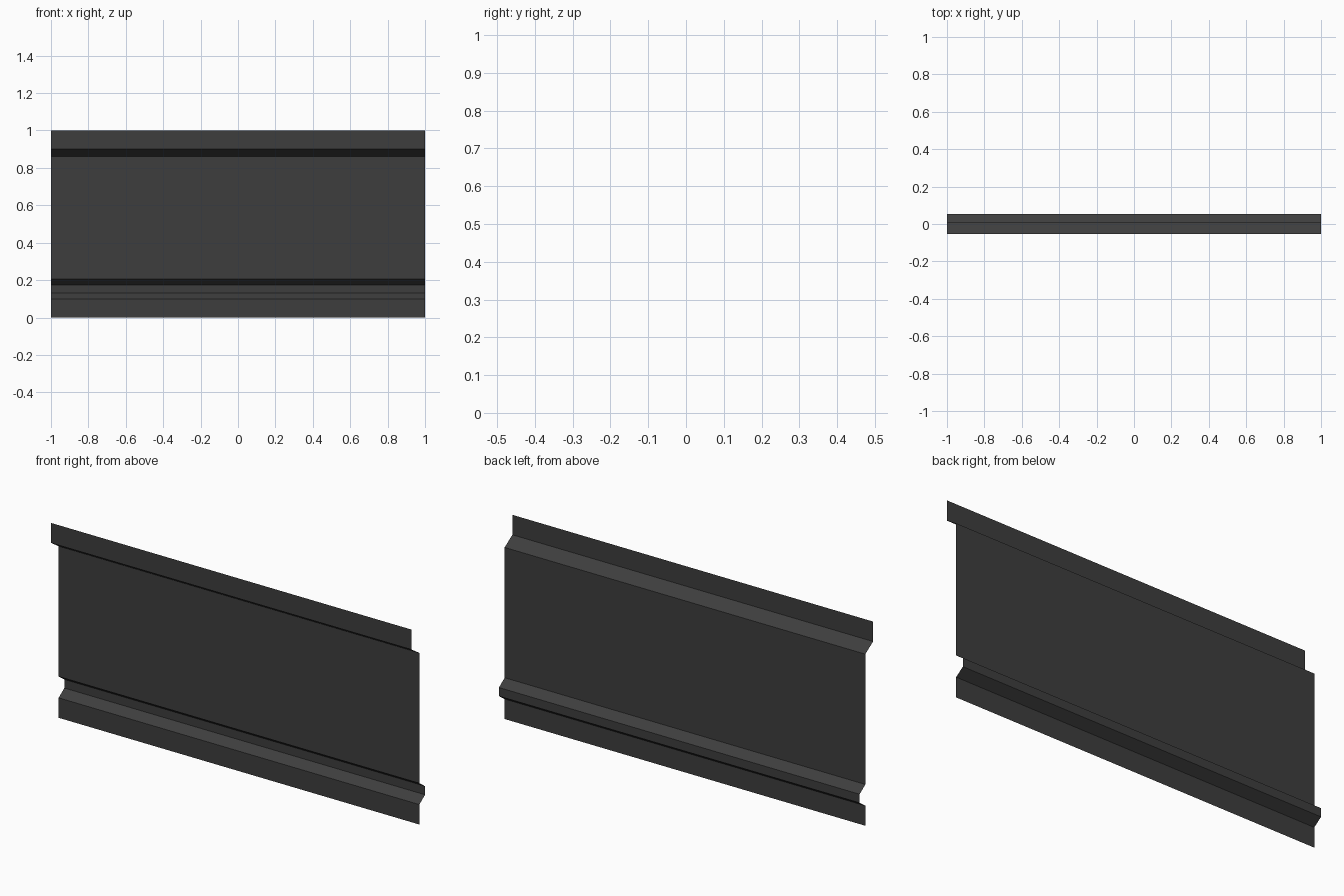
import bpy

if "Cube" in bpy.data.objects:
    bpy.data.objects.remove(bpy.data.objects["Cube"])

# Dark metal colour
metal = bpy.data.materials.new("dark_grey_metal")
metal.diffuse_color = (0.047, 0.047, 0.047, 1.0)
metal.use_nodes = True
metal.node_tree.nodes["Principled BSDF"].inputs["Base Color"].default_value = metal.diffuse_color

# Folded sheet cross-section as (y, z), from top lip to bottom flange
profile = [
    (-0.053, 1.00), (-0.053, 0.90),   # top lip
    (0.008, 0.86), (0.008, 0.207),    # main panel
    (0.053, 0.175), (0.053, 0.132),   # recessed groove
    (0.008, 0.10), (0.008, 0.0),      # bottom flange
]

# Extrude the open profile along x into a thin sheet
n = len(profile)
verts = [(x, y, z) for x in (-1, 1) for y, z in profile]
faces = [(i, i + 1, n + i + 1, n + i) for i in range(n - 1)]
mesh = bpy.data.meshes.new("cladding_panel")
mesh.from_pydata(verts, [], faces)
mesh.materials.append(metal)
mesh.update()
panel = bpy.data.objects.new("cladding_panel", mesh)
bpy.context.collection.objects.link(panel)
